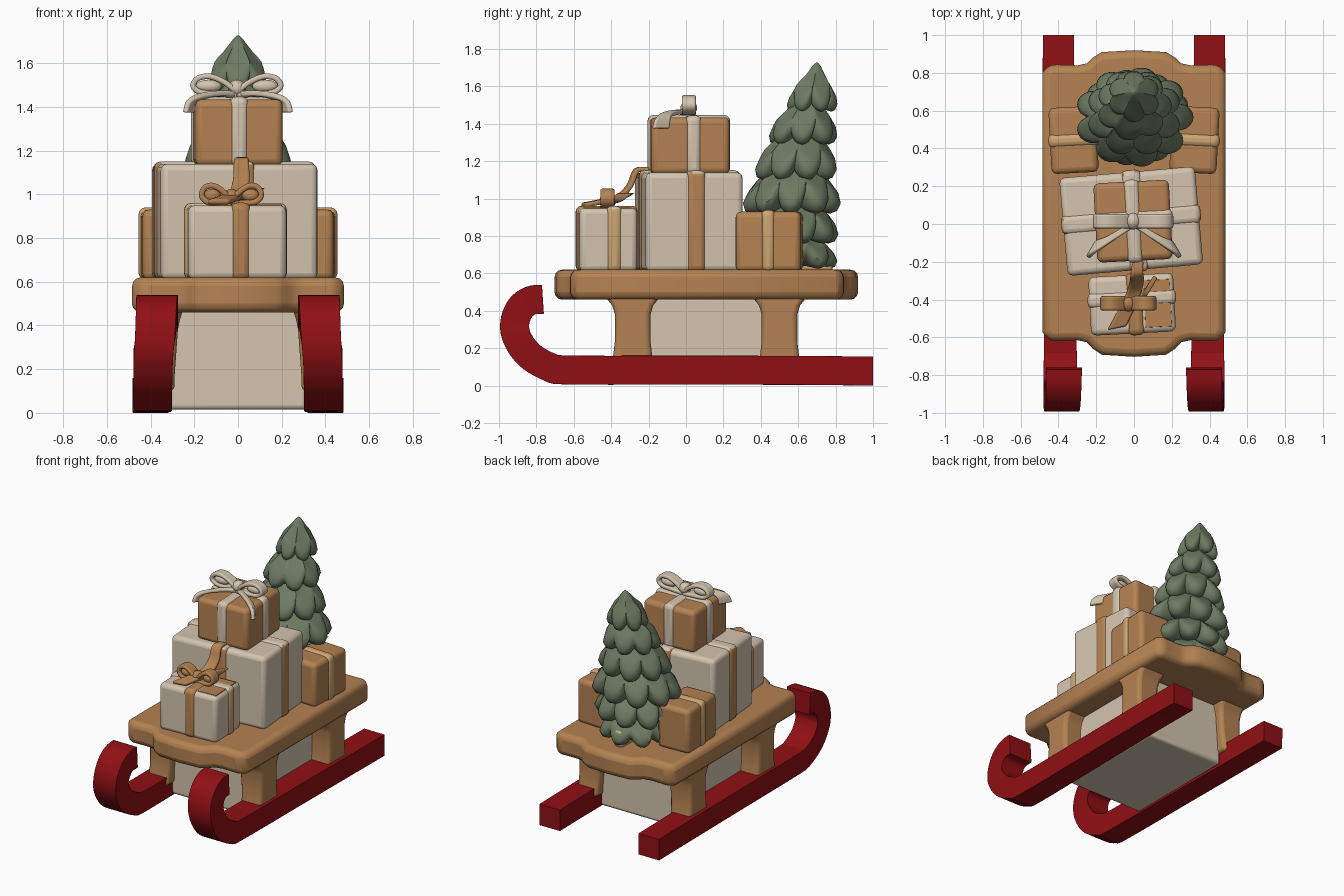
import bpy, bmesh, math
from mathutils import Vector

if "Cube" in bpy.data.objects:
    bpy.data.objects.remove(bpy.data.objects["Cube"])


def material(name, rgb):
    m = bpy.data.materials.new(name)
    m.diffuse_color = (*rgb, 1)
    m.use_nodes = True
    m.node_tree.nodes["Principled BSDF"].inputs["Base Color"].default_value = m.diffuse_color
    return m


RED = material("runner red", (0.28, 0.005, 0.007))
WOOD = material("warm tan", (0.46, 0.225, 0.085))
CREAM = material("cream", (0.66, 0.555, 0.43))
GREEN = material("fir green", (0.155, 0.2, 0.125))
GOLD = material("light tan", (0.62, 0.38, 0.17))


def finish(name, bm, mats, bevel=0.0, segs=3):
    """Turn a bmesh into a smooth shaded object with rounded edges."""
    bmesh.ops.recalc_face_normals(bm, faces=bm.faces)
    me = bpy.data.meshes.new(name)
    bm.to_mesh(me)
    bm.free()
    ob = bpy.data.objects.new(name, me)
    bpy.context.collection.objects.link(ob)
    for m in mats:
        me.materials.append(m)
    if bevel:
        b = ob.modifiers.new("rounding", 'BEVEL')
        b.width, b.segments = bevel, segs
        b.limit_method, b.angle_limit = 'ANGLE', math.radians(40)
    bpy.context.view_layer.objects.active = ob
    bpy.ops.object.select_all(action='DESELECT')
    ob.select_set(True)
    bpy.ops.object.shade_smooth_by_angle(angle=math.radians(50))
    return ob


def box(name, loc, size, mats, bevel=0.02, rot=0.0):
    """Box with its base at loc; a second material goes on the top face."""
    bm = bmesh.new()
    bmesh.ops.create_cube(bm, size=1)
    for v in bm.verts:
        v.co = Vector((v.co.x * size[0], v.co.y * size[1], (v.co.z + 0.5) * size[2]))
    bm.normal_update()
    for f in bm.faces:
        f.material_index = int(len(mats) > 1 and f.normal.z > 0.5)
    ob = finish(name, bm, mats, bevel)
    ob.location, ob.rotation_euler.z = loc, math.radians(rot)
    return ob


def loft(name, rings, mats, bevel=0.0):
    """Skin a list of equal-length rings and cap both ends."""
    bm = bmesh.new()
    vs = [[bm.verts.new(p) for p in r] for r in rings]
    n = len(vs[0])
    for a, b in zip(vs, vs[1:]):
        for i in range(n):
            bm.faces.new((a[i], a[(i + 1) % n], b[(i + 1) % n], b[i]))
    bm.faces.new(vs[0][::-1])
    bm.faces.new(vs[-1])
    return finish(name, bm, mats, bevel)


def smooth_path(pts, steps=5):
    p = [Vector(q) for q in pts]
    p = [2 * p[0] - p[1]] + p + [2 * p[-1] - p[-2]]
    out = []
    for a, b, c, d in zip(p, p[1:], p[2:], p[3:]):
        for k in range(steps):
            t = k / steps
            out.append(0.5 * (2 * b + (c - a) * t + (2 * a - 5 * b + 4 * c - d) * t * t
                              + (3 * b - a - 3 * c + d) * t ** 3))
    return out + [p[-2]]


def strip(name, pts, axis, width, thick, mat, bevel):
    """Sweep a rectangle along a path; width is (start, end) along axis."""
    path, rings = smooth_path(pts), []
    axis = Vector(axis).normalized()
    for i, p in enumerate(path):
        t = path[min(i + 1, len(path) - 1)] - path[max(i - 1, 0)]
        n = t.cross(axis).normalized() * thick / 2
        w = axis * (width[0] + (width[1] - width[0]) * i / (len(path) - 1)) / 2
        rings.append([p + n + w, p + n - w, p - n - w, p - n + w])
    return loft(name, rings, [mat], bevel)


def ball(name, loc, scale, mat):
    bm = bmesh.new()
    bmesh.ops.create_uvsphere(bm, u_segments=16, v_segments=10, radius=1)
    for v in bm.verts:
        v.co = Vector(loc) + Vector(a * b for a, b in zip(v.co, scale))
    return finish(name, bm, [mat])


# --- Runners and legs, mirrored left and right
curl = [(.40, 1.0, .078), (.40, .6, .082), (.395, 0, .083), (.39, -.62, .084),
        (.39, -.73, .10), (.39, -.84, .165), (.388, -.905, .26), (.38, -.915, .34),
        (.375, -.885, .415), (.372, -.83, .455), (.37, -.765, .462)]
for s, side in ((1, "right"), (-1, "left")):
    strip(side + "_runner", [(s * x, y, z) for x, y, z in curl], (1, 0, 0),
          (0.165, 0.19), 0.155, RED, 0.045)
    for y, place in ((-.285, "front"), (.5, "rear")):
        rings = []
        for z, h, xi in ((.1, .115, .29), (.17, .103, .29), (.24, .095, .285), (.38, .095, .275),
                         (.43, .11, .265), (.46, .135, .255), (.5, .16, .25)):
            rings.append([(s * xi, y - h, z), (s * .455, y - h, z),
                          (s * .455, y + h, z), (s * xi, y + h, z)])
        loft(f"{side}_{place}_leg", rings, [WOOD], 0.025)

# --- Solid block under the deck
box("under_block", (0, .11, .015), (.63, .86, .46), [CREAM], 0.02)

# --- Deck with a bulging middle plank at both ends
half = [(.485, .0), (.485, .80), (.45, .845), (.30, .84), (.25, .85), (.22, .88), (.17, .91), (0, .92)]
front = [(x, -.615 - (y - .84) * 1.1 if y > 0.5 else 0) for x, y in half]
right = front[::-1] + half[1:]
outline = right + [(-x, y) for x, y in right[::-1][1:-1]]
loft("deck", [[(x, y, z) for x, y in outline] for z in (.46, .62)], [WOOD], 0.04)


# --- Wrapped gifts: a box plus two crossing bands
def gift(name, loc, size, rot, mats, x_band=None, y_band=None, bevel=0.03):
    box(name, loc, size, mats, bevel, rot)
    sx, sy, sz = size
    if x_band:
        w, off, m = x_band
        p = Vector((-math.sin(math.radians(rot)), math.cos(math.radians(rot)), 0)) * off
        box(name + "_cross_band", Vector(loc) + p, (sx + .02, w, sz + .01), m, bevel, rot)
    if y_band:
        w, off, m = y_band
        p = Vector((math.cos(math.radians(rot)), math.sin(math.radians(rot)), 0)) * off
        box(name + "_long_band", Vector(loc) + p, (w, sy + .02, sz + .012), m, bevel, rot)


gift("large_gift", (-.015, .015, .61), (.72, .52, .53), 5, [CREAM],
     (.105, .01, [WOOD, CREAM]), (.105, .02, [WOOD, CREAM]))
gift("top_gift", (-.005, .015, 1.13), (.40, .42, .305), 3, [WOOD],
     (.085, .015, [CREAM]), (.085, 0, [CREAM]))
gift("front_gift", (-.01, -.425, .61), (.45, .31, .34), 3, [CREAM],
     (.085, .03, [GOLD, CREAM]), (.09, .015, [WOOD]))
box("front_gift_top_patch", (.125, -.42, .944), (.14, .25, .009), [WOOD], 0.002, 3)
for s, side in ((1, "right"), (-1, "left")):
    gift(side + "_rear_gift", (s * .32, .445, .61), (.25, .35, .32), -3 * s, [WOOD],
         (.075, .0, [GOLD]))


# --- Bows: two loops, a knot and tails
def bow(name, c, k, mat, tails):
    loop = [(0, 0, .015), (.06, 0, .06), (.125, 0, .085), (.18, 0, .075), (.2, 0, .04),
            (.165, 0, .012), (.09, 0, .005), (0, 0, 0)]
    c = Vector(c)
    for s, side in ((1, "right"), (-1, "left")):
        strip(f"{name}_{side}_loop", [c + Vector((s * x * k, y, z)) for x, y, z in loop],
              (0, 1, 0), (.075, .075), .026, mat, 0.01)
        ball(f"{name}_{side}_fill", c + Vector((s * .13 * k, 0, .04)), (.06 * k, .03, .03), mat)
    ball(name + "_knot", c + Vector((0, 0, .03)), (.04, .045, .04), mat)
    for i, (axis, pts) in enumerate(tails):
        strip(f"{name}_tail_{i + 1}", pts, axis, (.06, .10), .026, mat, 0.01)


bow("top_bow", (-.005, .015, 1.455), 1.0, CREAM,
    [((.5, .85, 0) if s < 0 else (-.5, .85, 0),
      [(0, .0, 1.46), (s * .08, -.05, 1.462), (s * .16, -.10, 1.45),
       (s * .205, -.125, 1.425), (s * .22, -.135, 1.375)]) for s in (1, -1)])
bow("front_bow", (-.03, -.42, .955), .68, WOOD,
    [((1, .2, 0), [(.02, -.20, 1.155), (.015, -.265, 1.15), (.015, -.30, 1.07),
                   (0, -.36, 1.01), (-.04, -.45, .985), (-.09, -.55, .965)]),
     ((.6, 1, 0), [(0, -.4, .985), (.06, -.36, 1.0), (.09, -.32, 1.03)])])

# --- Fir tree: scalloped tiers leaning back, with a short trunk
tiers = [  # hem z, top z, centre y, top y, x radius, y radius, lobes
    (.625, .90, .575, .57, .25, .235, 8), (.76, 1.08, .56, .58, .30, .255, 9),
    (.92, 1.27, .56, .60, .315, .265, 9), (1.10, 1.43, .58, .63, .255, .23, 8),
    (1.29, 1.58, .62, .66, .20, .185, 7), (1.465, 1.728, .67, .70, .14, .135, 6)]
for i, (z0, z1, yc, yt, rx, ry, lobes) in enumerate(tiers):
    rings, n = [], 72
    # profile: (height fraction, radius fraction, scallop strength)
    for h, r, sc in ((.05, .45, .3), (.0, .80, .8), (.04, .94, 1), (.15, 1, 1), (.30, .93, .9),
                     (.46, .74, .6), (.64, .50, .3), (.82, .29, .1), (.94, .15, 0), (1, .03, 0)):
        ring = []
        for k in range(n):
            a = 2 * math.pi * k / n
            dip = 1 - abs(math.cos(lobes * a / 2 + i * math.pi / 2)) ** 0.7
            f = r * (1 - .2 * sc * dip)
            z = z0 + (z1 - z0) * h + .07 * sc * dip
            ring.append((rx * f * math.cos(a), yc + (yt - yc) * h + ry * f * math.sin(a), z))
        rings.append(ring)
    loft(f"tree_tier_{i + 1}", rings, [GREEN])
box("tree_trunk", (0, .70, .61), (.07, .17, .12), [GOLD], 0.02)
